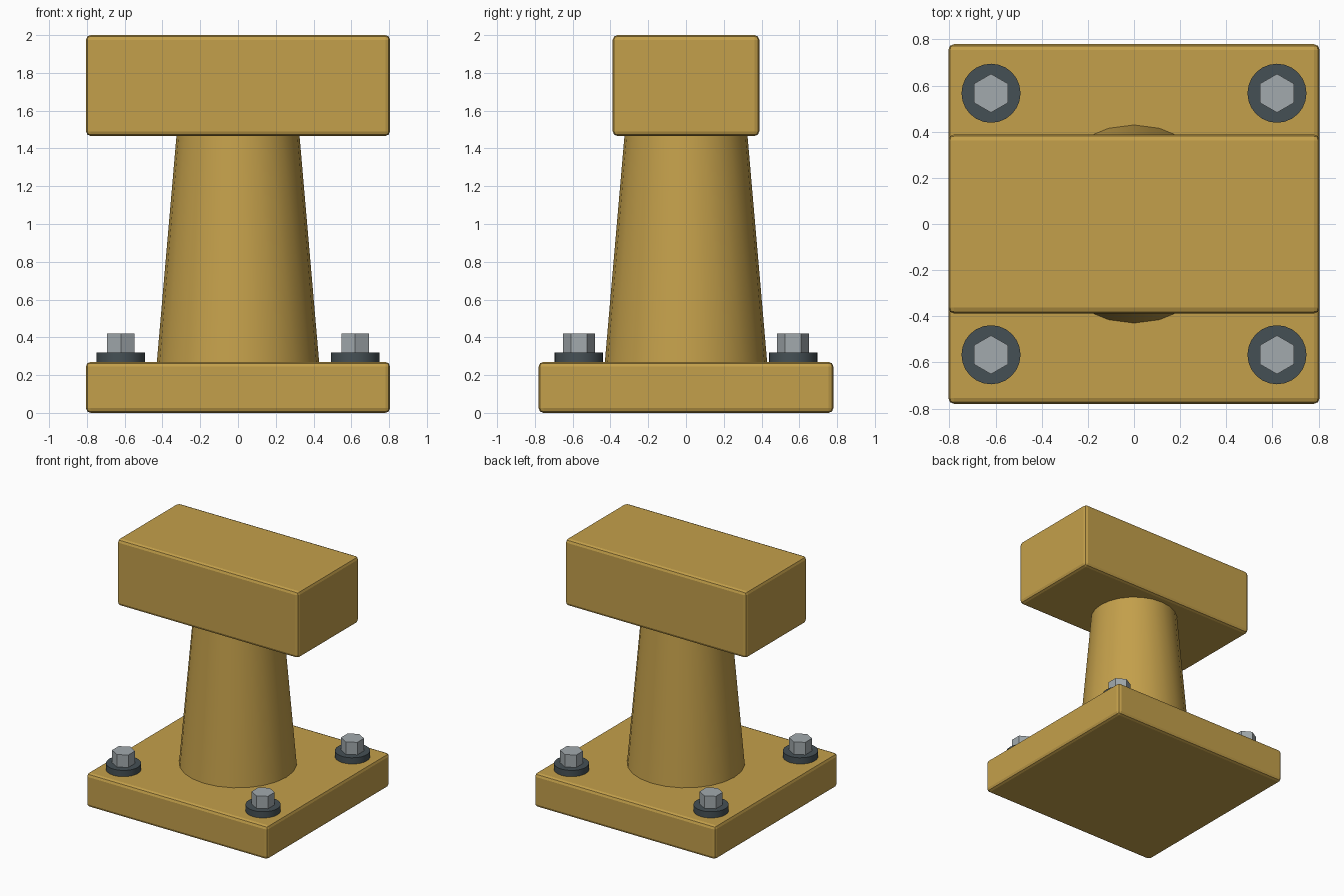
import bpy
from math import radians

if "Cube" in bpy.data.objects:
    bpy.data.objects.remove(bpy.data.objects["Cube"])


def material(name, color):
    m = bpy.data.materials.new(name)
    m.diffuse_color = (*color, 1)
    m.use_nodes = True
    m.node_tree.nodes["Principled BSDF"].inputs["Base Color"].default_value = m.diffuse_color
    return m


GOLD = material("ochre_paint", (0.55, 0.35, 0.07))
DARK = material("dark_steel", (0.06, 0.08, 0.09))
STEEL = material("bright_steel", (0.36, 0.40, 0.42))


def finish(name, mat):
    ob = bpy.context.object
    ob.name = name
    ob.data.materials.append(mat)
    return ob


def block(name, size, z0):
    """Box with softly rounded edges, resting at height z0."""
    bpy.ops.mesh.primitive_cube_add(size=1, location=(0, 0, z0 + size[2] / 2))
    ob = finish(name, GOLD)
    ob.scale = size
    bpy.ops.object.transform_apply(location=False, rotation=False, scale=True)
    bev = ob.modifiers.new("rounded_edges", 'BEVEL')
    bev.width = 0.025
    bev.segments = 2
    return ob


def tapered(name, mat, sides, r0, r1, z0, z1, x=0, y=0, smooth=True):
    """Round or faceted upright part between heights z0 and z1."""
    bpy.ops.mesh.primitive_cone_add(vertices=sides, radius1=r0, radius2=r1,
                                    depth=z1 - z0, location=(x, y, (z0 + z1) / 2))
    ob = finish(name, mat)
    if smooth:
        bpy.ops.object.shade_smooth_by_angle(angle=radians(35))
    return ob


# Base plate, column and head
block("base_plate", (1.61, 1.56, 0.27), 0)
tapered("column", GOLD, 24, 0.43, 0.325, 0.265, 1.475)
block("head_block", (1.61, 0.776, 0.534), 1.466)

# Corner bolts with washers
for sx, side in ((-1, "left"), (1, "right")):
    for sy, end in ((-1, "front"), (1, "back")):
        x, y = sx * 0.62, sy * 0.567
        tapered(f"washer_{end}_{side}", DARK, 24, 0.128, 0.128, 0.268, 0.32, x, y)
        tapered(f"bolt_{end}_{side}", STEEL, 6, 0.084, 0.084, 0.31, 0.42, x, y, False)
